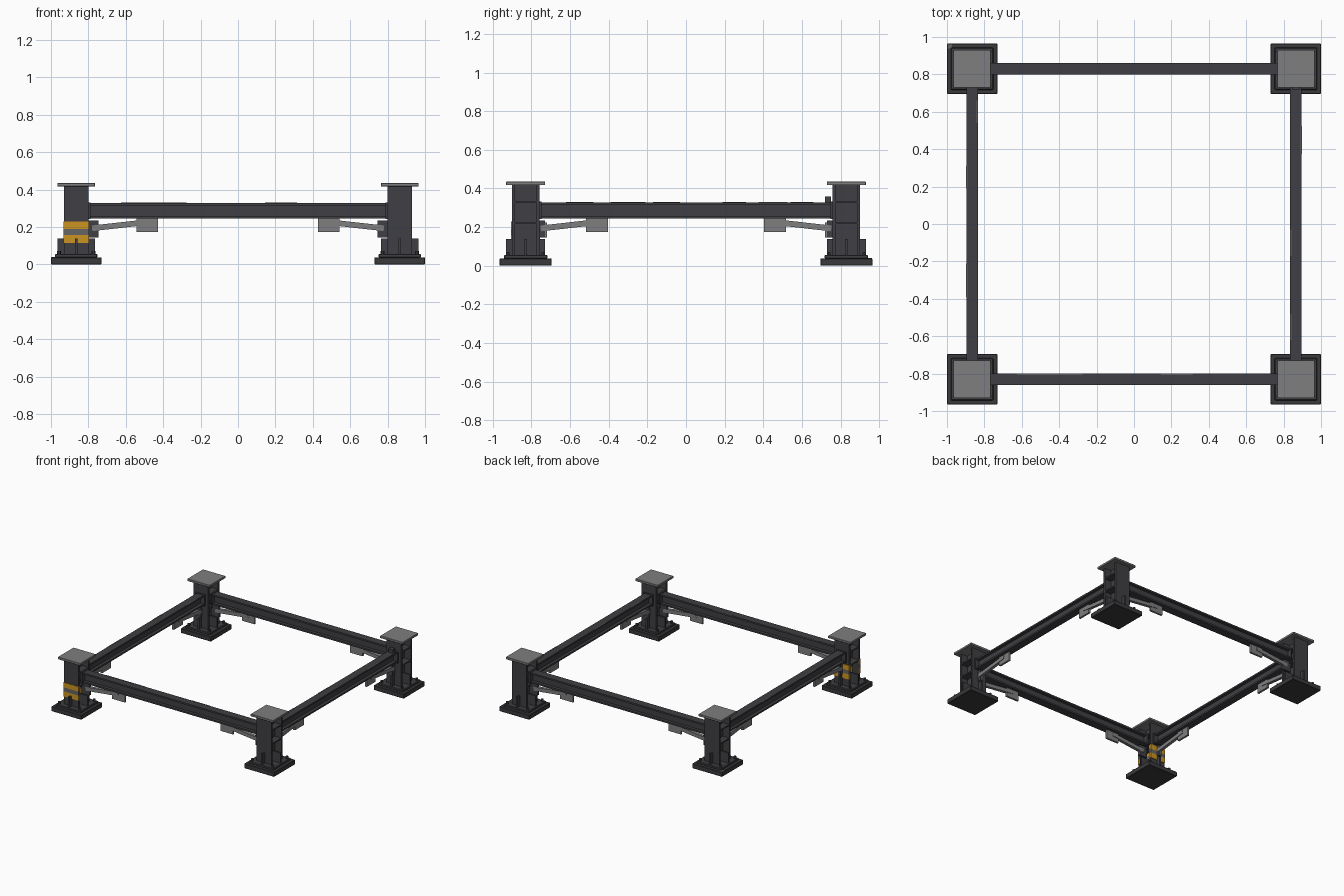
import bpy, math
from mathutils import Vector, Matrix

if "Cube" in bpy.data.objects:
    bpy.data.objects.remove(bpy.data.objects["Cube"])


def mat(name, c):
    m = bpy.data.materials.new(name)
    m.diffuse_color = (*c, 1)
    m.use_nodes = True
    m.node_tree.nodes["Principled BSDF"].inputs["Base Color"].default_value = m.diffuse_color
    return m


DARK = mat("dark_steel", (0.050, 0.049, 0.056))
BASE = mat("base_steel", (0.042, 0.042, 0.046))
GREY = mat("plate_grey", (0.21, 0.21, 0.215))
WORN = mat("worn_grey", (0.13, 0.13, 0.13))
YELLOW = mat("warning_yellow", (0.60, 0.30, 0.015))
CX, CY = 0.865, 0.83


def mesh(name, verts, faces, m, M):
    me = bpy.data.meshes.new(name)
    me.from_pydata([M @ Vector(v) for v in verts], [], faces)
    if M.determinant() < 0:
        me.flip_normals()
    me.materials.append(m)
    ob = bpy.data.objects.new(name, me)
    bpy.context.collection.objects.link(ob)
    return ob


def prism(name, prof, lo, hi, m, M):
    """Extrude a counter-clockwise xy profile from z=lo to z=hi."""
    n = len(prof)
    v = [(x, y, lo) for x, y in prof] + [(x, y, hi) for x, y in prof]
    f = [tuple(reversed(range(n))), tuple(range(n, 2 * n))]
    f += [(i, (i + 1) % n, (i + 1) % n + n, i + n) for i in range(n)]
    return mesh(name, v, f, m, M)


def box(name, c, s, m, M=Matrix(), bevel=0):
    x, y = s[0] / 2, s[1] / 2
    ob = prism(name, [(c[0] - x, c[1] - y), (c[0] + x, c[1] - y), (c[0] + x, c[1] + y), (c[0] - x, c[1] + y)],
               c[2] - s[2] / 2, c[2] + s[2] / 2, m, M)
    if bevel:
        b = ob.modifiers.new("bevel", 'BEVEL')
        b.width, b.segments = bevel, 1
    return ob


def h_profile(w, d, tf, tw):
    """H section: flanges face +-y, web runs along y."""
    a, b, t, k = w / 2, d / 2, tw / 2, d / 2 - tf
    return [(-a, -b), (a, -b), (a, -k), (t, -k), (t, k), (a, k), (a, b), (-a, b),
            (-a, k), (-t, k), (-t, -k), (-a, -k)]


# posts: local +x and +y point towards the middle of the frame
for sx in (-1, 1):
    for sy in (-1, 1):
        M = Matrix.Translation((sx * CX, sy * CY, 0)) @ Matrix.Diagonal((-sx, -sy, 1, 1))
        box("base_plate", (0, 0, 0.019), (0.27, 0.27, 0.038), BASE, M, 0.003)
        box("base_step", (0, 0, 0.046), (0.225, 0.225, 0.018), DARK, M, 0.003)
        prism("post", h_profile(0.132, 0.142, 0.016, 0.016), 0.05, 0.42, DARK, M)
        box("cap_plate", (0, 0, 0.426), (0.202, 0.202, 0.018), GREY, M, 0.002)
        for s in (-1, 1):
            # base stiffeners, web stiffeners, and anchor bolts
            box("side_gusset", (s * 0.066, 0, 0.095), (0.07, 0.014, 0.085), DARK, M)
            box("face_gusset", (0, s * 0.085, 0.095), (0.014, 0.032, 0.085), DARK, M)
            for z in (0.22, 0.33):
                box("web_stiffener", (s * 0.036, 0, z), (0.058, 0.112, 0.01), DARK, M)
            for t in (-1, 1):
                prism("anchor_bolt", [(s * 0.092 + 0.011 * math.cos(i * math.pi / 3),
                      t * 0.092 + 0.011 * math.sin(i * math.pi / 3)) for i in range(6)],
                      0.05, 0.072, DARK, M)
        # joint shoes where the braces meet the post
        box("brace_shoe_x", (0.085, 0, 0.19), (0.07, 0.022, 0.09), DARK, M)
        box("brace_shoe_y", (0, 0.085, 0.19), (0.022, 0.032, 0.09), DARK, M)
        # diagonal braces with hanging plates, along x and along y
        for swap in (0, 1):
            R = M @ Matrix(((0, 1, 0, 0), (1, 0, 0, 0), (0, 0, 1, 0), (0, 0, 0, 1))) if swap else M
            p, q = Vector((0.085, 0, 0.193)), Vector((0.38, 0, 0.226))
            if swap:
                p.x, q.x = 0.078, 0.37
            d = q - p
            B = R @ Matrix.Translation((p + q) / 2) @ Matrix.Rotation(-math.atan2(d.z, d.x), 4, 'Y')
            box("brace", (0, 0, 0), (d.length, 0.024, 0.03), GREY, B)
            box("hanger_plate", (q.x, 0, 0.21), (0.113, 0.016, 0.072), GREY, R)
            box("post_plate", (0.105 if not swap else 0.095, 0, 0.185), (0.03, 0.014, 0.08), GREY, R)

# I-beams between the posts
prof = h_profile(0.063, 0.083, 0.013, 0.014)
for s in (-1, 1):
    T = Matrix.Translation((0, s * CY, 0.287)) @ Matrix.Rotation(math.pi / 2, 4, 'Z') @ Matrix.Rotation(math.pi / 2, 4, 'X')
    prism("cross_beam", prof, -0.855, 0.855, DARK, T)
    T = Matrix.Translation((s * CX, 0, 0.287)) @ Matrix.Rotation(math.pi / 2, 4, 'X')
    prism("side_beam", prof, -0.76, 0.76, DARK, T)
    for t in (-1, 1):
        box("cross_end_plate", (s * 0.794, t * CY, 0.287), (0.012, 0.085, 0.09), DARK)
        box("side_end_plate", (t * CX, s * 0.754, 0.287), (0.085, 0.012, 0.09), DARK)

# warning bands around the front left post
for name, z, h, m in (("lower_band", 0.136, 0.042, YELLOW), ("middle_band", 0.173, 0.032, WORN),
                      ("upper_band", 0.209, 0.040, YELLOW)):
    for s in (-1, 1):
        box(name, (-CX, -CY + s * 0.073, z), (0.136, 0.005, h), m)
        box(name, (-CX + s * 0.0665, -CY + 0.0625, z), (0.003, 0.019, h), m)
        box(name, (-CX + s * 0.0665, -CY - 0.0625, z), (0.003, 0.019, h), m)
        box(name, (-CX + s * 0.009, -CY, z), (0.003, 0.108, h), m)

# worn paint patches on beam edges and one base corner
for x, l in ((-0.45, 0.35), (0.23, 0.17)):
    box("worn_edge", (x, -CY + 0.028, 0.3285), (l, 0.008, 0.003), WORN)
for s, y, l in ((-1, 0.6, 0.12), (-1, -0.3, 0.18), (-1, 0.25, 0.12), (1, 0.45, 0.15), (1, -0.1, 0.14), (1, -0.55, 0.14)):
    box("worn_edge", (s * CX + (0.028 if y > 0.3 else -0.028), y, 0.3285), (0.008, l, 0.003), WORN)
box("worn_corner", (-0.985, 0.95, 0.0375), (0.026, 0.026, 0.003), WORN)
# small clip on the back right beam
box("beam_clip", (CX, 0.735, 0.34), (0.04, 0.03, 0.035), DARK)
